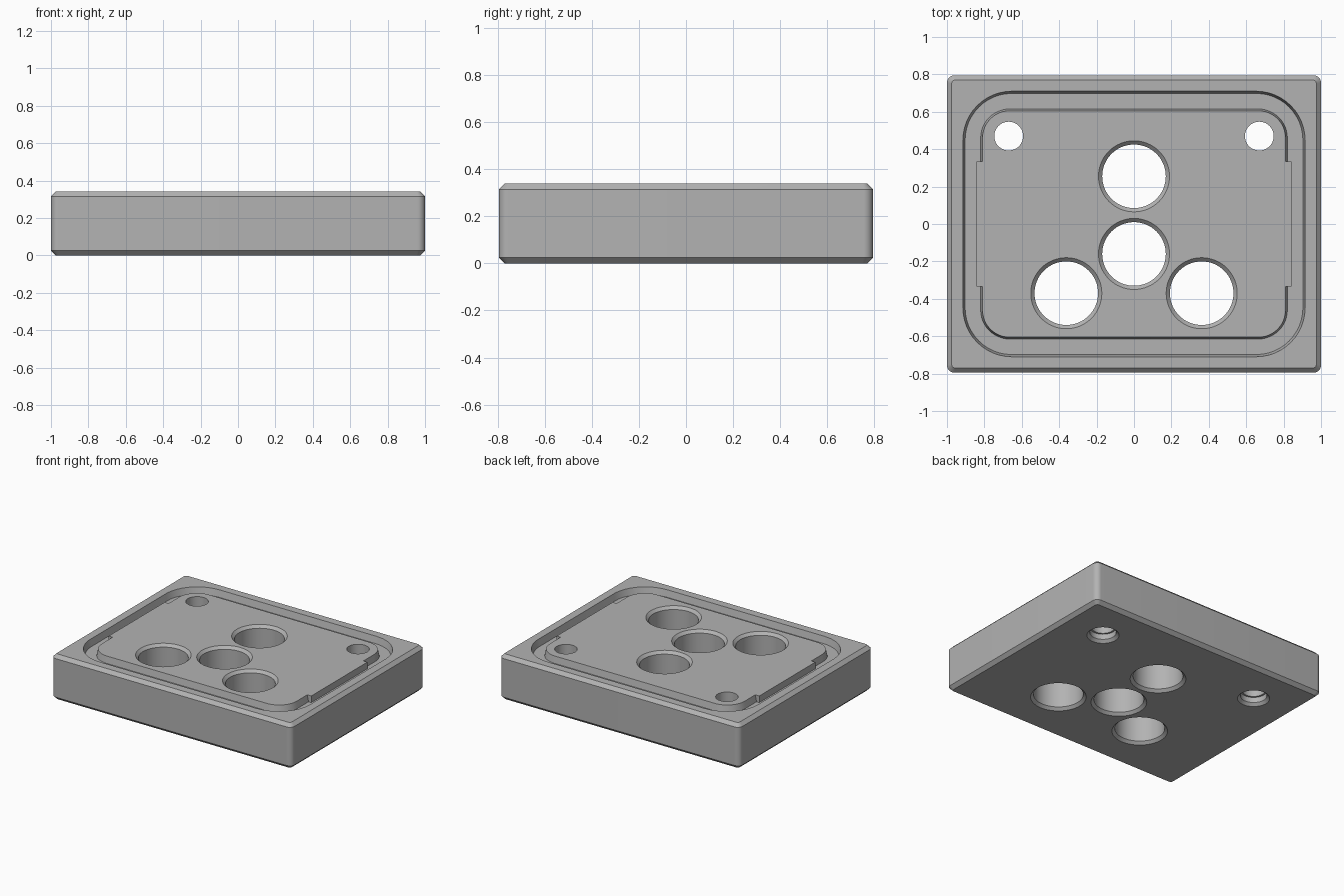
import bpy
import bmesh
from math import cos, sin, pi, radians

old = bpy.data.objects.get("Cube")
if old:
    bpy.data.objects.remove(old, do_unlink=True)

grey = bpy.data.materials.new("grey")
grey.use_nodes = True
grey.diffuse_color = (0.45, 0.45, 0.45, 1)
grey.node_tree.nodes["Principled BSDF"].inputs["Base Color"].default_value = (0.45, 0.45, 0.45, 1)

H = 0.34        # plate height
C = 0.025       # edge chamfer
FLOOR = 0.29    # groove floor height


def rounded_rect(hx, hy, r, steps=12):
    """Outline of a rounded rectangle, counter-clockwise."""
    points = []
    corners = [(1, 1), (-1, 1), (-1, -1), (1, -1)]
    for q, (sx, sy) in enumerate(corners):
        for i in range(steps + 1):
            a = (q + i / steps) * pi / 2
            points.append((sx * (hx - r) + r * cos(a), sy * (hy - r) + r * sin(a)))
    return points


def circle(x, y, r, n=64):
    return [(x + r * cos(2 * pi * i / n), y + r * sin(2 * pi * i / n)) for i in range(n)]


def loft(name, layers):
    """Closed solid through (outline, height) layers from bottom to top."""
    bm = bmesh.new()
    rings = [[bm.verts.new((x, y, z)) for x, y in outline] for outline, z in layers]
    n = len(rings[0])
    for low, high in zip(rings, rings[1:]):
        for i in range(n):
            j = (i + 1) % n
            bm.faces.new((low[i], low[j], high[j], high[i]))
    bm.faces.new(rings[0][::-1])
    bm.faces.new(rings[-1])
    mesh = bpy.data.meshes.new(name)
    bm.to_mesh(mesh)
    bm.free()
    mesh.materials.append(grey)
    obj = bpy.data.objects.new(name, mesh)
    bpy.context.collection.objects.link(obj)
    return obj


def combine(target, tool, operation):
    """Apply a boolean and remove the helper."""
    tool.hide_render = True
    mod = target.modifiers.new(operation.lower(), 'BOOLEAN')
    mod.operation = operation
    mod.solver = 'EXACT'
    mod.object = tool
    bpy.context.view_layer.objects.active = target
    bpy.ops.object.modifier_apply(modifier=mod.name)
    bpy.data.objects.remove(tool, do_unlink=True)


# Chamfered plate
full = rounded_rect(1.0, 0.795, 0.04)
inset = rounded_rect(1.0 - C, 0.795 - C, 0.02)
plate = loft("base_plate", [(inset, 0), (full, C), (full, H - C), (inset, H)])

# Groove: recess with slightly sloped walls, then a flush island inside it
pocket = loft("groove_cutter", [
    (rounded_rect(0.903, 0.698, 0.25), FLOOR),
    (rounded_rect(0.915, 0.71, 0.262), H),
    (rounded_rect(0.915, 0.71, 0.262), H + 0.1)])
combine(plate, pocket, 'DIFFERENCE')

island = loft("island", [
    (rounded_rect(0.82, 0.615, 0.155), FLOOR - 0.02),
    (rounded_rect(0.82, 0.615, 0.155), FLOOR),
    (rounded_rect(0.81, 0.605, 0.145), H)])

# Tabs on both short sides of the island
tab = [(-0.843, -0.333), (0.843, -0.333), (0.843, 0.333), (-0.843, 0.333)]
combine(island, loft("tabs", [(tab, FLOOR - 0.02), (tab, H)]), 'UNION')
combine(plate, island, 'UNION')

# Large holes, chamfered at both ends
for x, y in [(0, 0.255), (0, -0.16), (-0.362, -0.37), (0.362, -0.37)]:
    profile = [(0.21, -0.02), (0.17, 0.02), (0.17, H - 0.02), (0.21, H + 0.02)]
    hole = loft("hole_cutter", [(circle(x, y, r), z) for r, z in profile])
    combine(plate, hole, 'DIFFERENCE')

# Small holes, stepped and chamfered underneath
for x in (-0.67, 0.67):
    profile = [(0.13, -0.02), (0.09, 0.02), (0.09, 0.06), (0.077, 0.06), (0.077, H + 0.02)]
    hole = loft("small_hole_cutter", [(circle(x, 0.47, r, 48), z) for r, z in profile])
    combine(plate, hole, 'DIFFERENCE')

bpy.ops.object.select_all(action='DESELECT')
plate.select_set(True)
bpy.context.view_layer.objects.active = plate
bpy.ops.object.shade_smooth_by_angle(angle=radians(30))
